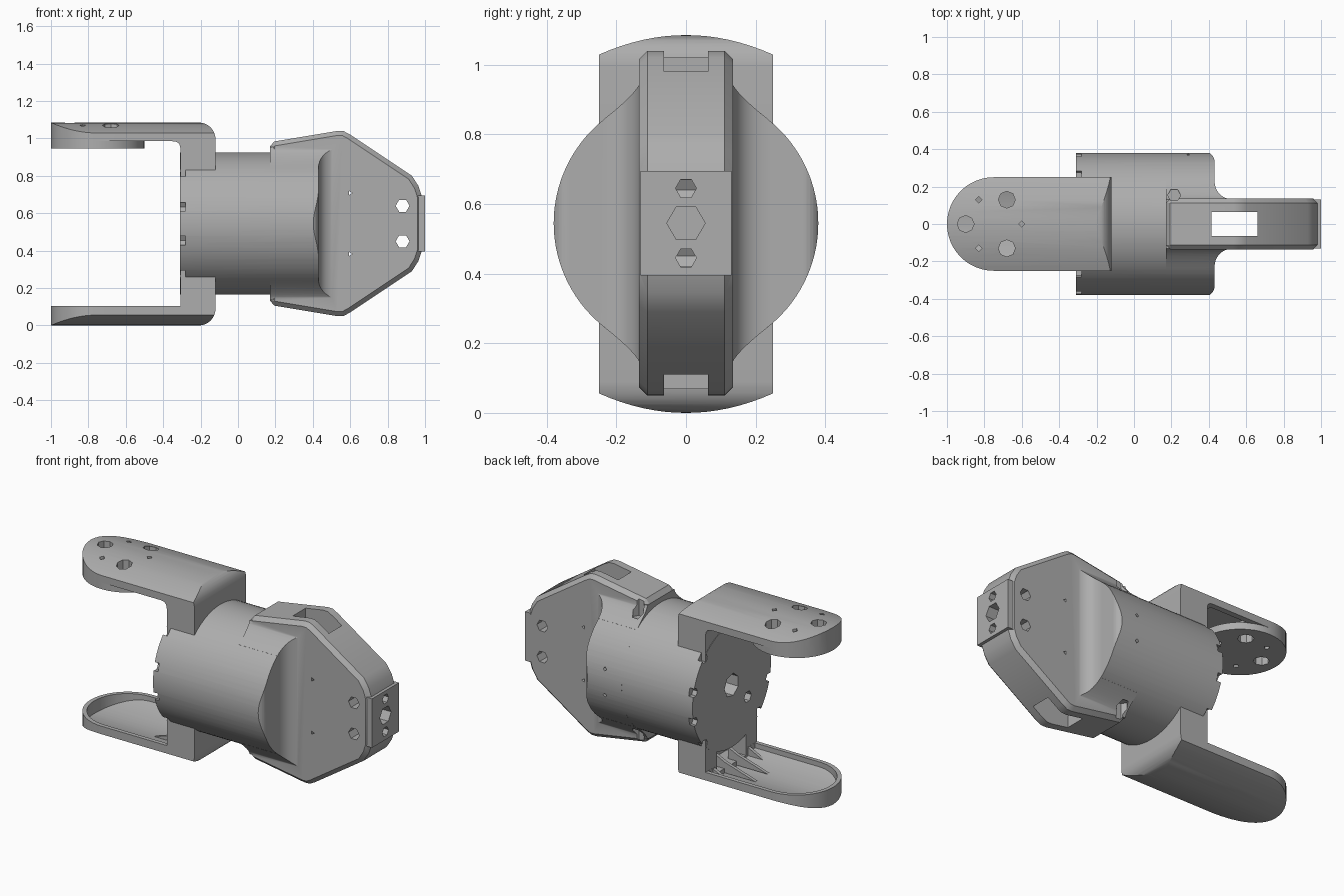
import bpy, bmesh
from math import sin, cos, pi, radians

if "Cube" in bpy.data.objects:
    bpy.data.objects.remove(bpy.data.objects["Cube"])

MID = 0.545   # height of the body axis
grey = bpy.data.materials.new("plain grey")
grey.use_nodes = True
colour = (0.42, 0.42, 0.42, 1)
grey.diffuse_color = colour
grey.node_tree.nodes["Principled BSDF"].inputs["Base Color"].default_value = colour


def prism(name, pts, axis, lo, hi):
    """Extrude a closed 2D outline along one axis."""
    place = {"x": lambda a, b, h: (h, a, b),
             "y": lambda a, b, h: (a, h, b),
             "z": lambda a, b, h: (a, b, h)}[axis]
    bm = bmesh.new()
    rings = [[bm.verts.new(place(a, b, h)) for a, b in pts] for h in (lo, hi)]
    bm.faces.new(rings[0])
    bm.faces.new(rings[1])
    n = len(pts)
    for i in range(n):
        j = (i + 1) % n
        bm.faces.new((rings[0][i], rings[0][j], rings[1][j], rings[1][i]))
    bmesh.ops.recalc_face_normals(bm, faces=bm.faces)
    mesh = bpy.data.meshes.new(name)
    bm.to_mesh(mesh)
    bm.free()
    mesh.materials.append(grey)
    ob = bpy.data.objects.new(name, mesh)
    bpy.context.collection.objects.link(ob)
    return ob


def arc(cx, cy, r, a0, a1, n):
    return [(cx + r * cos(radians(a0 + (a1 - a0) * i / n)),
             cy + r * sin(radians(a0 + (a1 - a0) * i / n))) for i in range(n + 1)]


def curve(p, c, q, n=8):
    return [tuple((1 - t) ** 2 * p[k] + 2 * t * (1 - t) * c[k] + t * t * q[k] for k in (0, 1))
            for t in (i / n for i in range(n + 1))]


def ngon(a, b, r, n=6):
    return arc(a, b, r, 0, 360 - 360 / n, n - 1)


def rect(a0, a1, b0, b1):
    return [(a0, b0), (a1, b0), (a1, b1), (a0, b1)]


def apply(ob, mod):
    bpy.context.view_layer.objects.active = ob
    bpy.ops.object.modifier_apply(modifier=mod.name)


def combine(ob, other, mode):
    mod = ob.modifiers.new("combine", "BOOLEAN")
    mod.operation, mod.solver, mod.object = mode, "EXACT", other
    apply(ob, mod)
    bpy.data.objects.remove(other)
    return ob


def cut(ob, pts, axis, lo, hi):
    return combine(ob, prism("cutter", pts, axis, lo, hi), "DIFFERENCE")


def smooth(ob, angle=30):
    bpy.ops.object.select_all(action="DESELECT")
    ob.select_set(True)
    bpy.context.view_layer.objects.active = ob
    bpy.ops.object.shade_smooth_by_angle(angle=radians(angle))


# Round body, flared into the plate behind its flat end
body = prism("body", ngon(0, MID, 0.38, 72), "x", -0.31, 0.56)
side = arc(0, 0, 0.38, 0, 52, 14) + curve((0.234, 0.30), (0.135, 0.378), (0.13, 0.41))
quarter = side + [(-y, z) for y, z in reversed(side)]
flare = [(y, MID + z) for y, z in quarter + [(-y, -z) for y, z in quarter[1:-1]]]
combine(body, prism("flare", flare, "x", 0.17, 0.57), "UNION")
edge = [(-0.4, 0.4), (0.38, 0.4)] + arc(0.38, 0.335, 0.05, 60, 0, 5)
edge += curve((0.43, 0.24), (0.43, 0.14), (0.53, 0.13)) + [(0.6, 0.13)]
plan = edge + [(x, -y) for x, y in reversed(edge)]
combine(body, prism("plan", plan, "z", -0.5, 1.5), "INTERSECT")

# Pointed mounting plate with chamfered rim
half = [(0.17, 0.435), (0.53, 0.495), (0.565, 0.494), (0.6, 0.475), (0.93, 0.255),
        (0.965, 0.2), (0.983, 0.145)]
outline = [(x, MID + z) for x, z in half] + [(x, MID - z) for x, z in reversed(half)]
plate = prism("plate", outline, "y", -0.135, 0.135)
bevel = plate.modifiers.new("chamfer", "BEVEL")
bevel.width, bevel.segments, bevel.limit_method = 0.024, 1, "ANGLE"
bevel.angle_limit = radians(60)
apply(plate, bevel)
combine(plate, prism("nose", rect(-0.13, 0.13, MID - 0.15, MID + 0.15), "x", 0.9, 1.0), "UNION")
combine(body, plate, "UNION")

# Cable slot and screw holes of the plate
cut(body, rect(0.415, 0.66, -0.063, 0.063), "z", -0.5, 1.5)
cut(body, ngon(0, MID, 0.055), "x", 0.9, 1.1)
for s in (-1, 1):
    cut(body, ngon(0, MID + s * 0.1, 0.03), "x", 0.9, 1.1)
    cut(body, ngon(0.88, MID + s * 0.095, 0.037), "y", -0.5, 0.5)
    cut(body, ngon(0.6, MID + s * 0.163, 0.012, 3), "y", -0.5, 0.5)
    cut(body, ngon(0.29, MID + s * 0.08, 0.012, 4), "y", 0.3, 0.5)
    cut(body, ngon(0.215, 0.155, 0.035), "z", MID + s * 0.33, MID + s * 0.6)

# Notches round the open end, axle hole and pin hole
for s in (0, 180):
    for a in (-45, -14, 14, 45):
        t = radians(a + s)
        cut(body, ngon(0.37 * cos(t), MID + 0.37 * sin(t), 0.028), "x", -0.35, -0.28)
cut(body, ngon(0, MID, 0.07, 7), "x", -0.35, 0.1)
cut(body, ngon(-0.155, MID - 0.13, 0.035), "x", -0.35, -0.15)
smooth(body)


def crowned(y, low, shoulder, top, up):
    """Cross-section with a domed outer side."""
    dome = [(y * (1 - i / 8), MID + up * (shoulder + (top - shoulder) * (1 - (1 - i / 8) ** 2)))
            for i in range(17)]
    return [(-y, MID + up * low), (y, MID + up * low)] + dome


def stadium(r, end):
    return [(end, r)] + arc(-0.75, 0, r, 90, 270, 24) + [(end, -r)]


def arm(name, up, top):
    """Elbow-shaped arm: side profile met by its dome and its rounded plan."""
    inner = curve((-0.35, 0.44), (-0.308, 0.44), (-0.308, 0.40), 5) if up > 0 else [(-0.308, 0.44)]
    profile = [(-1.1, 0.44)] + inner + [(-0.308, 0.2), (-0.12, 0.2)]
    profile += arc(-0.21, top - 0.09, 0.09, 0, 90, 8) + [(-1.1, top)]
    ob = prism(name, [(x, MID + up * w) for x, w in profile], "y", -0.4, 0.4)
    combine(ob, prism("dome", crowned(0.25, 0.1, top - 0.056, top, up), "x", -1.2, 0.1), "INTERSECT")
    return combine(ob, prism("plan", stadium(0.25, 0), "z", -0.5, 1.5), "INTERSECT")


# Upper arm: underside pocket, horn disc, screw and pin holes
upper = arm("upper_arm", 1, 0.54)
cut(upper, rect(-0.62, -0.36, -0.215, 0.215), "z", 0.9, 1.02)
disc = prism("horn_disc", ngon(-0.75, 0, 0.25, 48), "z", 0.945, 0.988)
for ob in (upper, disc):
    for x, y, r, n in ((-0.9, 0, 0.045, 8), (-0.68, 0.13, 0.045, 8), (-0.68, -0.13, 0.045, 8),
                       (-0.83, 0.13, 0.017, 4), (-0.83, -0.13, 0.017, 4), (-0.6, 0, 0.017, 4)):
        cut(ob, ngon(x, y, r, n), "z", 0.8, 1.3)
    smooth(ob)

# Lower arm: hollow tray with a cable opening in its neck
lower = arm("lower_arm", -1, MID)
hollow = prism("hollow", crowned(0.225, 0.3, 0.47, 0.518, -1), "x", -1.1, -0.309)
combine(hollow, prism("plan", stadium(0.225, 0), "z", -0.5, 1.5), "INTERSECT")
combine(lower, hollow, "DIFFERENCE")
cut(lower, rect(-0.4, -0.18, -0.14, 0.14), "z", 0.06, 0.36)
smooth(lower)

# Triangular stiffening fins inside the tray
for i, y in enumerate((-0.17, -0.06, 0.06, 0.17)):
    reach = -0.52 if i in (1, 2) else -0.44
    prism("tray_fin_%d" % (i + 1), [(reach, 0.035), (-0.25, 0.035), (-0.25, 0.13), (-0.31, 0.10)],
          "y", y - 0.01, y + 0.01)
